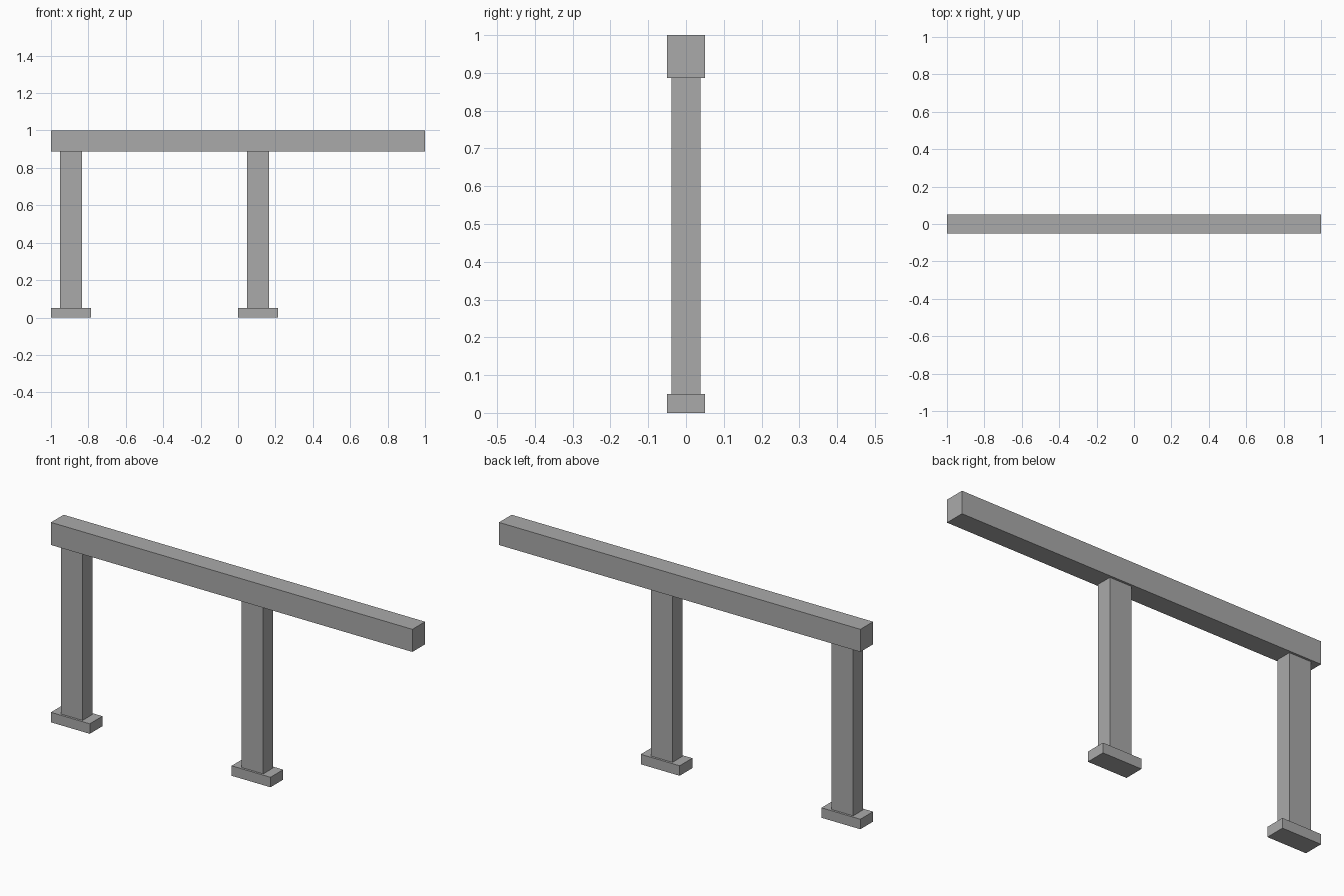
import bpy

cube = bpy.data.objects.get("Cube")
if cube:
    bpy.data.objects.remove(cube, do_unlink=True)

# Single plain grey
grey = bpy.data.materials.new("plain grey")
grey.use_nodes = True
colour = (0.4, 0.4, 0.4, 1)
grey.diffuse_color = colour
grey.node_tree.nodes["Principled BSDF"].inputs["Base Color"].default_value = colour


def box(name, x0, x1, depth, z0, z1):
    """Box between two x and two z limits, centred on y."""
    bpy.ops.mesh.primitive_cube_add(size=1, location=((x0 + x1) / 2, 0, (z0 + z1) / 2))
    obj = bpy.context.object
    obj.name = name
    obj.scale = (x1 - x0, depth, z1 - z0)
    bpy.ops.object.transform_apply(location=False, rotation=False, scale=True)
    obj.data.materials.append(grey)
    return obj


FOOT_TOP = 0.05
BEAM_BOTTOM = 0.887

# Top rail
box("top_beam", -1, 1, 0.1, BEAM_BOTTOM, 1)

# Two posts, each standing on a foot plate
for side, x in (("right", -1), ("middle", 0)):
    box(side + "_foot", x, x + 0.215, 0.1, 0, FOOT_TOP)
    box(side + "_post", x + 0.048, x + 0.167, 0.078, FOOT_TOP, BEAM_BOTTOM)
